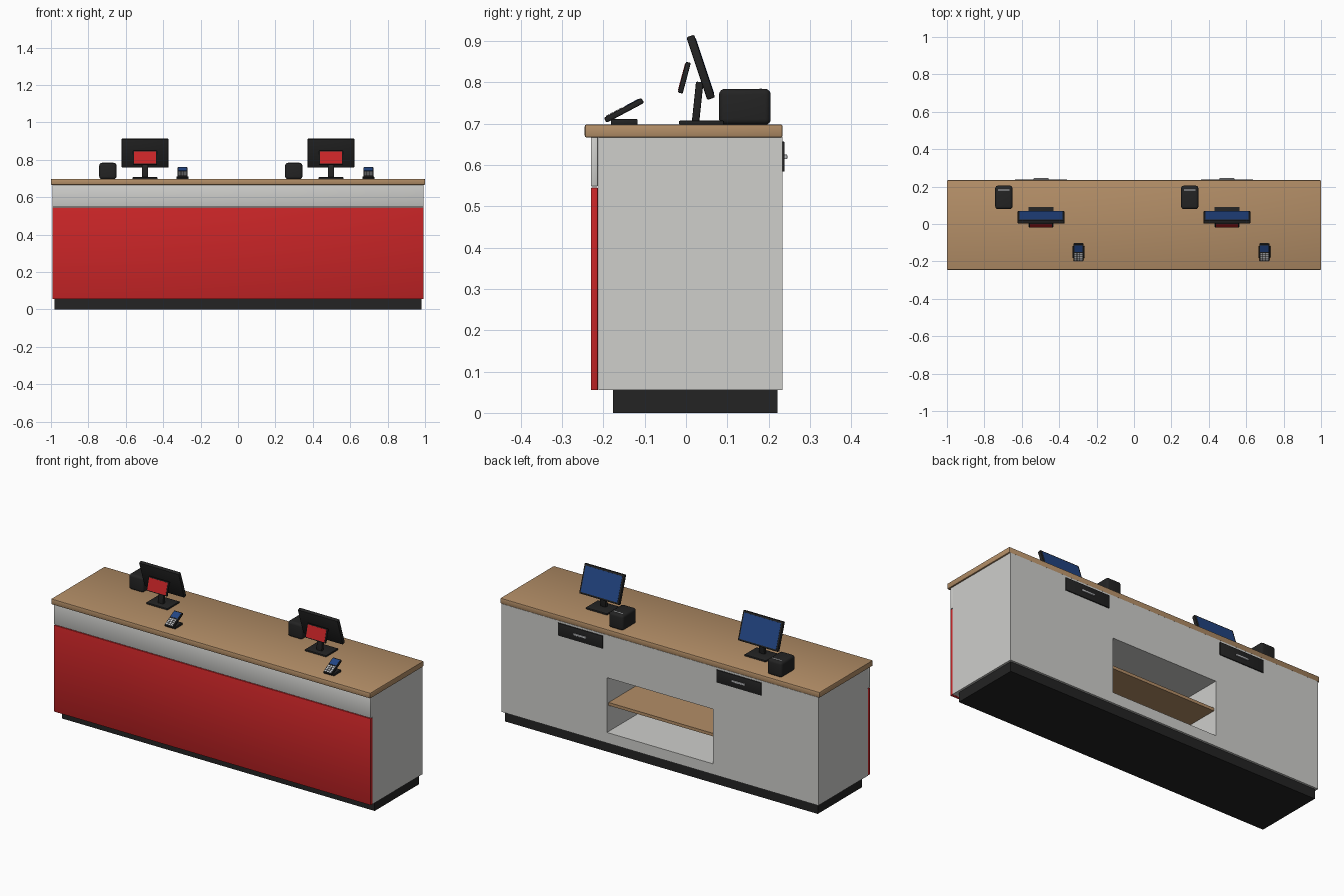
import bpy, bmesh, math
from mathutils import Matrix, Vector

if "Cube" in bpy.data.objects:
    bpy.data.objects.remove(bpy.data.objects["Cube"])


def material(name, r, g, b):
    m = bpy.data.materials.new(name)
    m.diffuse_color = (r, g, b, 1)
    m.use_nodes = True
    m.node_tree.nodes["Principled BSDF"].inputs["Base Color"].default_value = m.diffuse_color
    return m


GREY = material("light grey", 0.62, 0.62, 0.60)
RED = material("red", 0.58, 0.018, 0.020)
WOOD = material("wood", 0.45, 0.27, 0.135)
BLACK = material("black", 0.017, 0.017, 0.017)
BLUE = material("screen blue", 0.016, 0.06, 0.23)
SILVER = material("silver", 0.55, 0.56, 0.58)


def box(name, size, loc, mat, bevel=0.0, tilt=0.0, offset=(0, 0, 0), segments=2):
    """Bevelled box; offset is measured in the tilted frame (tilt about x, degrees)."""
    bm = bmesh.new()
    bmesh.ops.create_cube(bm, size=1, matrix=Matrix.Diagonal((*size, 1)))
    if bevel:
        bmesh.ops.bevel(bm, geom=bm.edges[:], offset=bevel, segments=segments,
                        profile=0.5, affect='EDGES')
    me = bpy.data.meshes.new(name)
    bm.to_mesh(me)
    bm.free()
    me.materials.append(mat)
    ob = bpy.data.objects.new(name, me)
    bpy.context.collection.objects.link(ob)
    rot = Matrix.Rotation(math.radians(tilt), 4, 'X')
    ob.location = Vector(loc) + rot @ Vector(offset)
    ob.rotation_euler.x = math.radians(tilt)
    if bevel:
        bpy.ops.object.select_all(action='DESELECT')
        bpy.context.view_layer.objects.active = ob
        ob.select_set(True)
        bpy.ops.object.shade_smooth_by_angle(angle=math.radians(40))
    return ob


def span(name, x, y, z, mat, bevel=0.0, segments=2):
    """Box from its (min, max) extents on each axis."""
    return box(name, [b - a for a, b in (x, y, z)],
               [(a + b) / 2 for a, b in (x, y, z)], mat, bevel, segments=segments)


# Counter: plinth, body with an open niche at the back, front panels, worktop
span("plinth", (-0.98, 0.98), (-0.177, 0.221), (0, 0.056), BLACK)
body = span("counter_body", (-0.992, 0.992), (-0.212, 0.233), (0.055, 0.667), GREY)
cutter = span("niche_cutter", (-0.332, 0.332), (-0.14, 0.30), (0.115, 0.425), GREY)
cutter.hide_render = True
cutter.hide_set(True)
cut = body.modifiers.new("niche", 'BOOLEAN')
cut.operation = 'DIFFERENCE'
cut.solver = 'EXACT'
cut.object = cutter
span("niche_shelf", (-0.332, 0.332), (-0.14, 0.218), (0.262, 0.279), WOOD)
span("front_panel", (-0.992, 0.992), (-0.23, -0.213), (0.055, 0.545), RED, 0.002)
span("front_upper_panel", (-0.992, 0.992), (-0.23, -0.213), (0.548, 0.667), GREY, 0.002)
span("worktop", (-1, 1), (-0.245, 0.234), (0.666, 0.698), WOOD, 0.005)

TOP = 0.697
for side, cx in (("left", -0.497), ("right", 0.497)):
    # Cash drawer on the staff side
    span(side + "_drawer", (cx - 0.14, cx + 0.14), (0.23, 0.2385), (0.584, 0.656), BLACK, 0.002)
    span(side + "_drawer_handle", (cx - 0.04, cx + 0.04), (0.237, 0.245), (0.614, 0.625),
         SILVER, 0.002)

    # Monitor with stand, screen towards the back
    span(side + "_stand_base", (cx - 0.067, cx + 0.067), (-0.017, 0.092), (TOP, 0.707), BLACK, 0.003)
    box(side + "_stand_neck", (0.034, 0.018, 0.1), (cx, 0.028, 0.751), BLACK, 0.003, -6)
    mon = (cx, 0.0355, 0.836)
    box(side + "_monitor", (0.25, 0.02, 0.16), mon, BLACK, 0.004, 18.4)
    box(side + "_monitor_screen", (0.23, 0.002, 0.14), mon, BLUE, 0, 18.4, (0, 0.0103, 0))

    # Small customer display, facing the front
    disp = (cx, -0.004, 0.811)
    box(side + "_customer_display", (0.128, 0.012, 0.077), disp, BLACK, 0.003, -15)
    box(side + "_customer_screen", (0.116, 0.002, 0.067), disp, RED, 0, -15, (0, -0.0063, 0))

    # Receipt printer with paper slot
    px = cx - 0.199
    span(side + "_printer", (px - 0.046, px + 0.046), (0.08, 0.205), (TOP, 0.784), BLACK, 0.014, 4)
    span(side + "_printer_slot", (px - 0.03, px + 0.03), (0.178, 0.184), (0.782, 0.785), SILVER)

    # Card terminal: base, tilted handset, screen and keys
    tx = cx + 0.2
    span(side + "_terminal_base", (tx - 0.032, tx + 0.032), (-0.182, -0.117), (TOP, 0.711), BLACK, 0.003)
    term = (tx, -0.150, 0.732)
    box(side + "_terminal", (0.054, 0.103, 0.014), term, BLACK, 0.004, 28)
    box(side + "_terminal_screen", (0.044, 0.038, 0.002), term, BLUE, 0, 28, (0, 0.025, 0.0073))
    for r in range(4):
        for c in range(3):
            box(f"{side}_terminal_key_{r}_{c}", (0.0125, 0.009, 0.003), term, SILVER, 0, 28,
                ((c - 1) * 0.0155, -0.041 + r * 0.0115, 0.0075))
